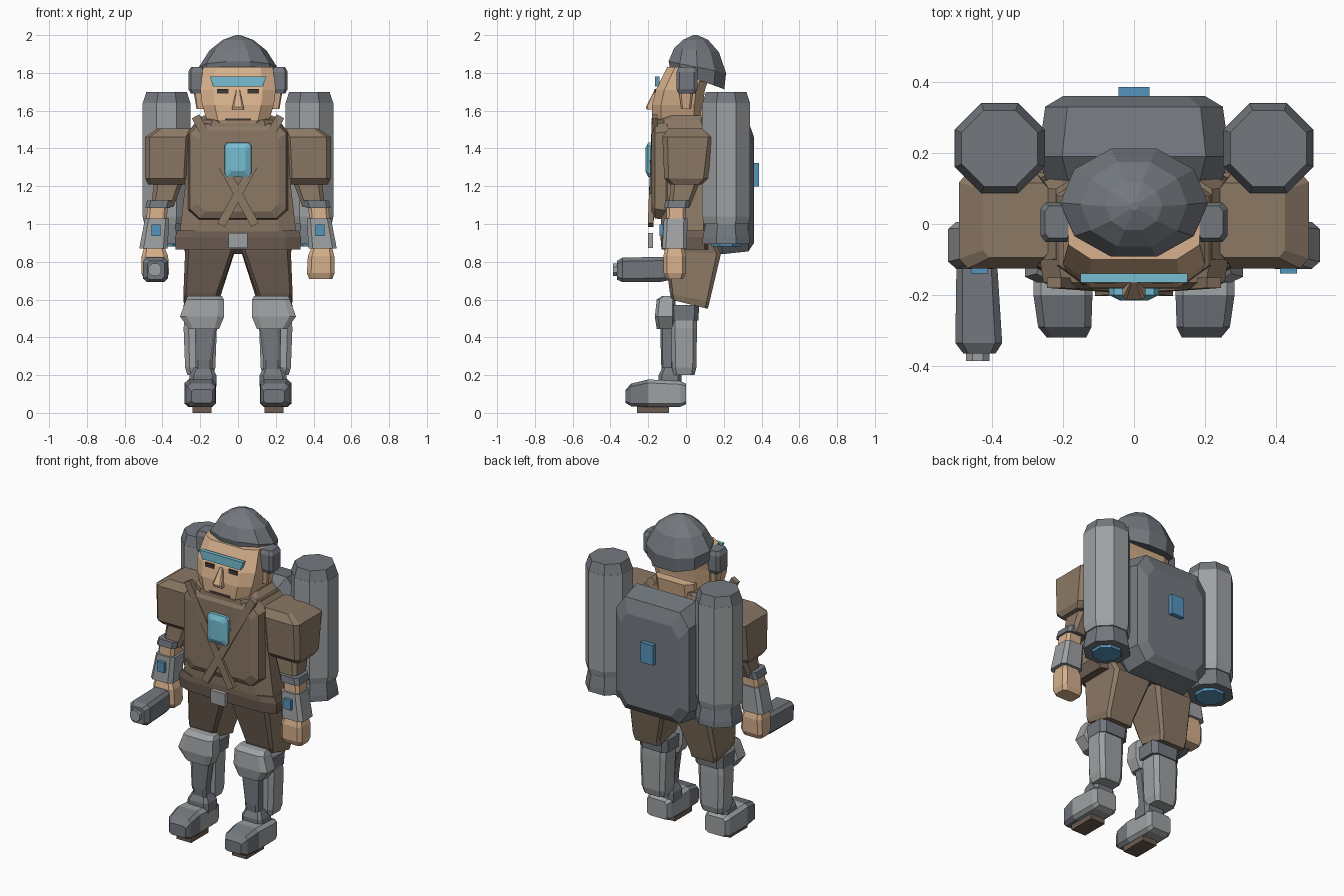
import bpy, bmesh, math
from mathutils import Vector


def colour(name, r, g, b):
    m = bpy.data.materials.new(name)
    lin = [((v / 255 + 0.055) / 1.055) ** 2.4 for v in (r, g, b)]
    m.diffuse_color = (*lin, 1)
    return m


STEEL = colour("dark steel", 116, 121, 127)
LIGHT = colour("light metal", 158, 161, 163)
BROWN = colour("brown cloth", 139, 120, 101)
DARKBROWN = colour("dark brown cloth", 108, 92, 81)
SKIN = colour("skin", 215, 177, 141)
CYAN = colour("cyan glass", 118, 190, 210)
BLUE = colour("blue light", 86, 148, 188)
DARK = colour("dark detail", 62, 54, 50)


def finish(name, bm, *mats):
    bmesh.ops.recalc_face_normals(bm, faces=bm.faces)
    me = bpy.data.meshes.new(name)
    bm.to_mesh(me)
    bm.free()
    for m in mats:
        me.materials.append(m)
    ob = bpy.data.objects.new(name, me)
    bpy.context.collection.objects.link(ob)
    return ob


def loft(name, mat, rings, axis="z", c=0.3, n=0, s=1):
    """Rings: position, centre a, centre b, half a, half b, slope along b.
    Sections are chamfered rectangles, or ellipses with n sides."""
    bm = bmesh.new()
    loops = []
    for ring in rings:
        p, ca, cb, ha, hb = ring[:5]
        slope = ring[5] if len(ring) > 5 else 0
        if n:
            pts = [(math.cos(2 * math.pi * i / n), math.sin(2 * math.pi * i / n)) for i in range(n)]
        else:
            k = 1 - c
            pts = [(1, -k), (1, k), (k, 1), (-k, 1), (-1, k), (-1, -k), (-k, -1), (k, -1)]
        loop = []
        for u, v in pts:
            a, b = (ca + u * ha) * s, cb + v * hb
            q = p + slope * v * hb
            loop.append(bm.verts.new((a, b, q) if axis == "z" else (a, q, b)))
        loops.append(loop)
    for l0, l1 in zip(loops, loops[1:]):
        for i in range(len(l0)):
            j = (i + 1) % len(l0)
            bm.faces.new((l0[i], l0[j], l1[j], l1[i]))
    bm.faces.new(loops[0])
    bm.faces.new(loops[-1])
    return finish(name, bm, mat)


def box(name, mat, centre, half, s=1, taper=1.0):
    """Box; taper narrows the lower edge in x."""
    bm = bmesh.new()
    bmesh.ops.create_cube(bm, size=2)
    for v in bm.verts:
        t = taper if v.co.z < 0 else 1
        v.co = Vector(((centre[0] + v.co.x * half[0] * t) * s,
                       centre[1] + v.co.y * half[1], centre[2] + v.co.z * half[2]))
    return finish(name, bm, mat)


def bar(name, mat, p, q, w, t):
    """Flat bar from p to q, thickness along y."""
    p, q = Vector(p), Vector(q)
    side = (q - p).cross(Vector((0, 1, 0))).normalized() * w / 2
    dep = Vector((0, t / 2, 0))
    bm = bmesh.new()
    a, b = [[bm.verts.new(e + side * i + dep * j) for i, j in ((1, 1), (1, -1), (-1, -1), (-1, 1))]
            for e in (p, q)]
    for i in range(4):
        bm.faces.new((a[i], a[(i + 1) % 4], b[(i + 1) % 4], b[i]))
    bm.faces.new(a)
    bm.faces.new(b)
    return finish(name, bm, mat)


# Head, helmet and face
loft("helmet", STEEL, [(1.765, 0, .06, .2, .15, -.36), (1.83, 0, .06, .208, .16, -.2),
                       (1.92, 0, .055, .15, .125, -.08), (1.975, 0, .05, .08, .07), (2, 0, .05, .012, .012)], n=10)
loft("head", SKIN, [(1.5, 0, -.04, .11, .115), (1.55, 0, -.045, .165, .135), (1.63, 0, -.045, .19, .135),
                    (1.71, 0, -.03, .2, .13), (1.83, 0, .02, .185, .12)], c=.35)
loft("neck", SKIN, [(1.42, 0, 0, .13, .12), (1.62, 0, .02, .13, .13)])
loft("nose", SKIN, [(1.605, 0, -.185, .032, .022), (1.62, 0, -.19, .03, .022), (1.71, 0, -.155, .01, .012)])
box("visor", CYAN, (0, -.152, 1.755), (.15, .012, .026), taper=.87)
box("mouth", DARK, (0, -.178, 1.553), (.07, .004, .006))
for s, side in ((1, "left"), (-1, "right")):
    box(side + "_eye", DARK, (.08, -.163, 1.703), (.03, .004, .013), s)
    loft(side + "_ear", SKIN, [(1.61, .2, .0, .02, .025), (1.72, .21, 0, .028, .04)], s=s)
    loft(side + "_ear_pod", STEEL, [(1.69, .215, .005, .035, .045), (1.715, .218, .005, .045, .055),
                                    (1.805, .218, .005, .045, .055), (1.83, .215, .005, .035, .045)], s=s)

# Jacket, vest, straps and chest gem
loft("jacket", BROWN, [(.94, 0, 0, .31, .13), (1.2, 0, 0, .28, .14), (1.46, 0, 0, .28, .15),
                       (1.53, 0, 0, .22, .14)])
loft("vest_front", BROWN, [(-.182, 0, 1.28, .215, .215), (-.165, 0, 1.28, .255, .25),
                           (-.1, 0, 1.28, .265, .26)], axis="y", c=.2)
loft("collar", BROWN, [(1.47, 0, -.01, .24, .165), (1.55, 0, -.02, .21, .15), (1.575, 0, .01, .18, .12)], c=.35)
loft("chest_gem", CYAN, [(-.215, 0, 1.34, .04, .06), (-.2, 0, 1.34, .07, .09), (-.17, 0, 1.34, .072, .092)],
     axis="y", c=.2)
for s, side in ((1, "left"), (-1, "right")):
    bar(side + "_strap", BROWN, (.225 * s, -.165, 1.57), (-.09 * s, -.187, .995), .045, .03)

# Belt and buckle
loft("belt", DARKBROWN, [(.865, 0, .0, .33, .13), (.93, 0, 0, .335, .135), (.965, 0, 0, .32, .13)], c=.25)
box("buckle", LIGHT, (0, -.187, .912), (.05, .013, .04))

for s, side in ((1, "left"), (-1, "right")):
    # Sleeve and arm
    loft(side + "_sleeve", BROWN, [(1.21, .375, .0, .1, .085), (1.24, .378, .0, .113, .115),
                                   (1.46, .372, .01, .12, .135), (1.505, .33, .01, .095, .105)], c=.2, s=s)
    loft(side + "_upper_arm", BROWN, [(1.09, .4, -.035, .058, .055), (1.24, .365, .0, .08, .08)], s=s)
    loft(side + "_elbow_band", STEEL, [(1.085, .425, -.05, .066, .065), (1.125, .415, -.045, .066, .065)], s=s)
    loft(side + "_forearm", SKIN, [(.87, .445, -.06, .055, .05), (1.1, .425, -.05, .054, .052)], s=s)
    loft(side + "_bracer", LIGHT, [(.87, .448, -.06, .075, .066), (1.03, .428, -.055, .064, .062)], s=s)
    box(side + "_bracer_light", BLUE, (.435, -.125, .967), (.024, .014, .031), s)
    loft(side + "_hand", SKIN, [(.71, .438, -.06, .062, .045), (.74, .438, -.06, .073, .058),
                                (.83, .44, -.06, .07, .06), (.89, .445, -.06, .05, .045)], s=s)

    # Shorts, dark on the front
    thigh = loft(side + "_shorts_leg", BROWN, [(.575, .193, .02, .088, .095, -.25), (.61, .195, .02, .094, .105, -.2),
                                               (.85, .15, .035, .13, .15, -.05), (.92, .15, .02, .145, .125)],
                 c=.15, s=s)
    thigh.data.materials.append(DARKBROWN)
    for f in thigh.data.polygons:
        f.material_index = 1 if f.normal.y < -.5 else 0

    # Knee, shin and ankle
    loft(side + "_knee_pad", LIGHT, [(.445, .18, -.105, .08, .05), (.51, .19, -.11, .117, .055),
                                     (.6, .175, -.105, .1, .05), (.62, .175, -.09, .09, .035)], s=s)
    loft(side + "_knee_band", STEEL, [(.49, .19, -.01, .095, .075), (.57, .19, -.01, .1, .08)], s=s)
    loft(side + "_shin", LIGHT, [(.2, .2, -.01, .068, .055), (.24, .2, -.01, .08, .065),
                                 (.45, .2, -.01, .088, .068), (.56, .195, -.01, .08, .065)], s=s)
    loft(side + "_shin_guard", STEEL, [(.17, .18, -.095, .045, .03), (.28, .18, -.1, .045, .033),
                                       (.46, .17, -.1, .058, .035)], s=s)
    loft(side + "_ankle", STEEL, [(.14, .19, -.085, .075, .06), (.2, .185, -.085, .07, .06),
                                  (.24, .185, -.08, .05, .045)], s=s)

    # Boot and sole
    boot = loft(side + "_boot", LIGHT, [(-.32, .19, .088, .055, .035), (-.29, .195, .095, .075, .06),
                                        (-.2, .2, .104, .083, .073), (-.03, .2, .1, .08, .068),
                                        (0, .2, .1, .068, .055)], axis="y", c=.25, s=s)
    boot.data.materials.append(STEEL)
    for f in boot.data.polygons:
        f.material_index = 1 if f.center.y < -.22 else 0
    box(side + "_sole", DARKBROWN, (.19, -.175, .02), (.05, .085, .02), s)

    # Jet tank with cap, bell and blue nozzle
    oct_c = 2 - math.sqrt(2)
    x, y = .378, .213
    tank = [("tank", LIGHT, [(1.0, .118), (1.04, .127), (1.64, .127)]),
            ("tank_cap", STEEL, [(1.64, .126), (1.70, .107)]),
            ("tank_bell", STEEL, [(.895, .127), (.93, .124), (1.03, .105)]),
            ("tank_nozzle", BLUE, [(.88, .078), (.91, .085)])]
    for part, mat, rs in tank:
        loft(side + "_" + part, mat, [(z, x, y, r, r) for z, r in rs], c=oct_c, s=s)

# Backpack and its light
loft("backpack", STEEL, [(.1, 0, 1.2, .24, .31), (.19, 0, 1.205, .27, .365), (.33, 0, 1.2, .25, .345),
                         (.36, 0, 1.18, .2, .28)], axis="y", c=.25)
box("backpack_light", BLUE, (0, .365, 1.26), (.044, .021, .062))

# Hand cannon in the right hand
loft("cannon", STEEL, [(-.365, -.435, .755, .045, .05), (-.335, -.437, .757, .066, .065),
                       (-.13, -.442, .76, .058, .066), (-.08, -.442, .76, .045, .055)], axis="y")
loft("cannon_muzzle", LIGHT, [(-.386, -.44, .757, .033, .033), (-.35, -.44, .757, .033, .033)], axis="y", c=.55)
